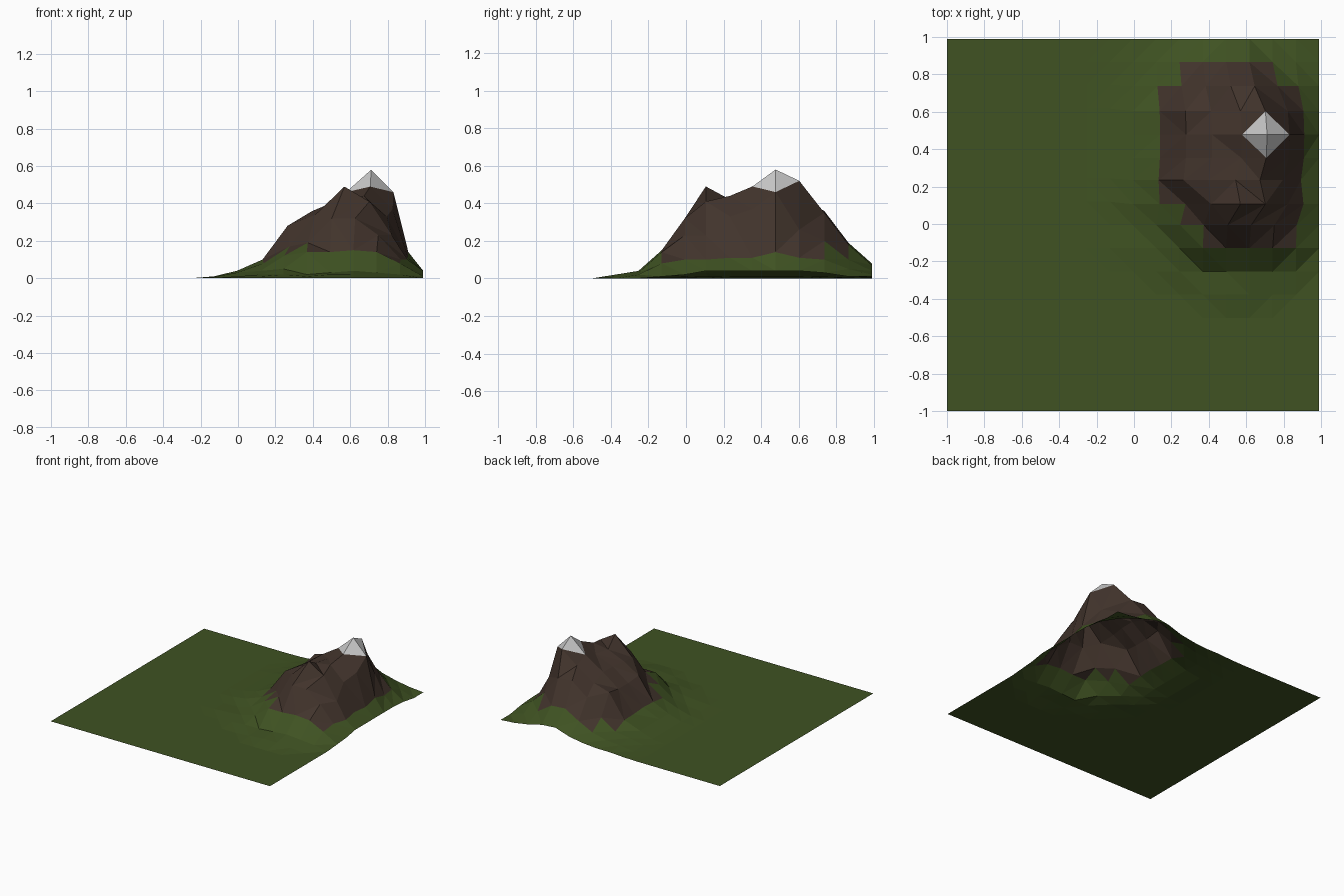
import bpy

if "Cube" in bpy.data.objects:
    bpy.data.objects.remove(bpy.data.objects["Cube"])

N = 16
STEP = 1.99 / N
FIRST_COL, FIRST_ROW = 8, 5

# Mountain heights in hundredths: rows run from front to back, columns left to right
HEIGHTS = [
    [0, 0, 0, 1, 2, 2, 1, 0, 0],
    [0, 1, 2, 2, 3, 4, 3, 2, 0],
    [1, 2, 5, 14, 14, 15, 14, 8, 1],
    [1, 4, 12, 19, 32, 32, 23, 10, 2],
    [3, 8, 17, 34, 49, 41, 23, 10, 4],
    [4, 10, 28, 36, 42, 44, 33, 11, 4],
    [4, 10, 26, 36, 42, 49, 37, 11, 4],
    [4, 9, 26, 36, 46, 58, 46, 14, 4],
    [4, 9, 28, 32, 42, 52, 26, 11, 4],
    [3, 5, 13, 26, 36, 35, 20, 10, 3],
    [2, 3, 6, 12, 19, 18, 10, 5, 1],
    [1, 1, 2, 4, 8, 7, 4, 2, 1],
]
# Sideways pull of the columns toward the summit, and its strength per row
PULL = [0, .02, .035, .05, .085, .095, .09, .045, 0]
PULL_ROW = [0, 0, 0, .1, .9, .6, .95, 1, .9, .3, 0, 0]
PEAK = (13, 12)


def node(i, j):
    x, y, z = -1 + i * STEP, -1 + j * STEP, 0
    r, c = j - FIRST_ROW, i - FIRST_COL
    if r >= 0 and c >= 0:
        z = HEIGHTS[r][c] / 100
        x += PULL[c] * PULL_ROW[r]
        y -= .015 * PULL_ROW[r]
    elif r >= 0 and c == -1:
        z = HEIGHTS[r][0] / 400
    return (x, y, z)


def material(name, rgb):
    m = bpy.data.materials.new(name)
    m.diffuse_color = (*rgb, 1)
    m.use_nodes = True
    m.node_tree.nodes["Principled BSDF"].inputs["Base Color"].default_value = m.diffuse_color
    return m


# Terrain sheet
verts = [node(i, j) for j in range(N + 1) for i in range(N + 1)]
peak = PEAK[1] * (N + 1) + PEAK[0]
faces, mats = [], []
for j in range(N):
    for i in range(N):
        a = j * (N + 1) + i
        b, c, d = a + 1, a + N + 2, a + N + 1
        z = [verts[k][2] for k in (a, b, c, d)]
        # Ledges follow the flatter diagonal; the summit keeps a diamond cap
        split_ac = abs(z[0] - z[2]) <= abs(z[1] - z[3])
        if peak in (a, c):
            split_ac = False
        elif peak in (b, d):
            split_ac = True
        tris = [(a, b, c), (a, c, d)] if split_ac else [(a, b, d), (b, c, d)]
        rocky = sum(z) / 4 > .135
        for t in tris:
            faces.append(t)
            mats.append(2 if peak in t else 1 if rocky else 0)

mesh = bpy.data.meshes.new("mountain_terrain")
mesh.from_pydata(verts, [], faces)
# Grass, rock and snow
for m in (material("grass", (.05, .085, .016)),
          material("rock", (.054, .034, .025)),
          material("snow", (.55, .55, .55))):
    mesh.materials.append(m)
mesh.polygons.foreach_set("material_index", mats)
mesh.update()
terrain = bpy.data.objects.new("mountain_terrain", mesh)
bpy.context.collection.objects.link(terrain)
